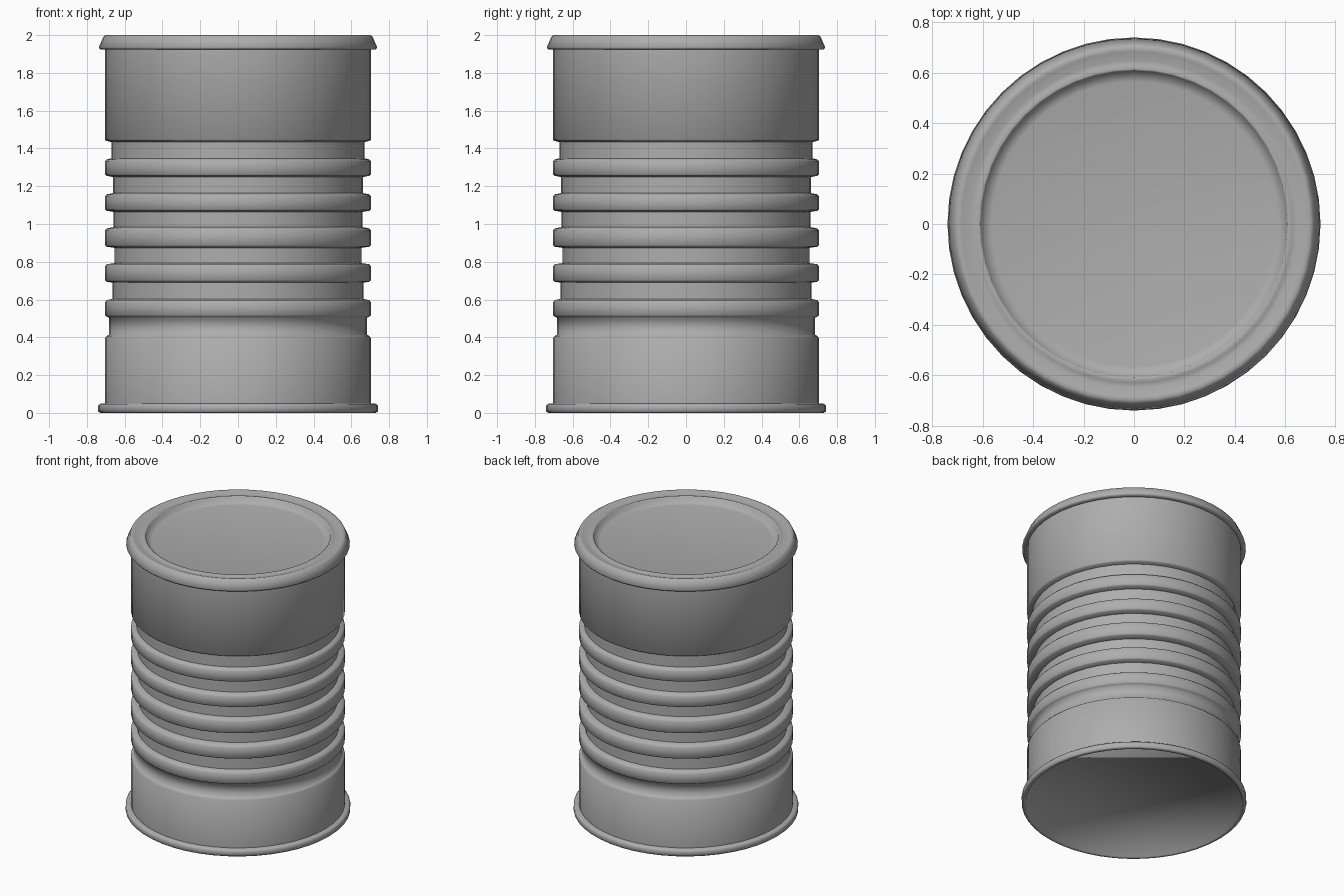
import bpy, bmesh, math

if "Cube" in bpy.data.objects:
    bpy.data.objects.remove(bpy.data.objects["Cube"])

SIDES = 48


def lathe(name, profile):
    """Spin an (r, z) profile around z and cap both ends with a flat disc."""
    bm = bmesh.new()
    rings = [[bm.verts.new((r * math.cos(2 * math.pi * i / SIDES),
                            r * math.sin(2 * math.pi * i / SIDES), z))
              for i in range(SIDES)] for r, z in profile]
    for a, b in zip(rings, rings[1:]):
        for i in range(SIDES):
            j = (i + 1) % SIDES
            bm.faces.new((a[i], a[j], b[j], b[i]))
    bm.faces.new(rings[0][::-1])
    bm.faces.new(rings[-1])
    bmesh.ops.recalc_face_normals(bm, faces=bm.faces)
    mesh = bpy.data.meshes.new(name)
    bm.to_mesh(mesh)
    bm.free()
    ob = bpy.data.objects.new(name, mesh)
    bpy.context.collection.objects.link(ob)
    bpy.ops.object.select_all(action='DESELECT')
    ob.select_set(True)
    bpy.context.view_layer.objects.active = ob
    bpy.ops.object.shade_smooth_by_angle(angle=math.radians(75))
    return ob


R = 0.705

# Recessed base and bottom rim
profile = [(0.70, 0.04), (0.712, 0.003), (0.73, 0), (0.74, 0.008),
           (0.74, 0.04), (0.732, 0.048), (R, 0.05)]

# Ribbed wall: grooves as (bottom z, top z, radius)
grooves = [(0.41, 0.51, 0.683), (0.60, 0.695, 0.664), (0.79, 0.88, 0.655),
           (0.98, 1.07, 0.66), (1.16, 1.255, 0.662), (1.345, 1.44, 0.67)]
for lo, hi, g in grooves:
    profile += [(R, lo - 0.015), (R - 0.01, lo - 0.003), (g, lo + 0.003),
                (g, hi - 0.006), (R - 0.008, hi), (R, hi + 0.008)]

# Flared top rim, shallow channel, lip and sunken lid
profile += [(R, 1.925), (0.73, 1.925), (0.737, 1.935), (0.712, 1.993), (0.70, 2.0),
            (0.685, 1.998), (0.65, 1.985), (0.63, 1.988), (0.615, 1.995), (0.608, 1.99),
            (0.60, 1.958), (0.565, 1.95)]

can = lathe("can_body", profile)

# Dark grey metal
metal = bpy.data.materials.new("grey_metal")
metal.diffuse_color = (0.42, 0.42, 0.42, 1)
metal.use_nodes = True
metal.node_tree.nodes["Principled BSDF"].inputs["Base Color"].default_value = metal.diffuse_color
can.data.materials.append(metal)
